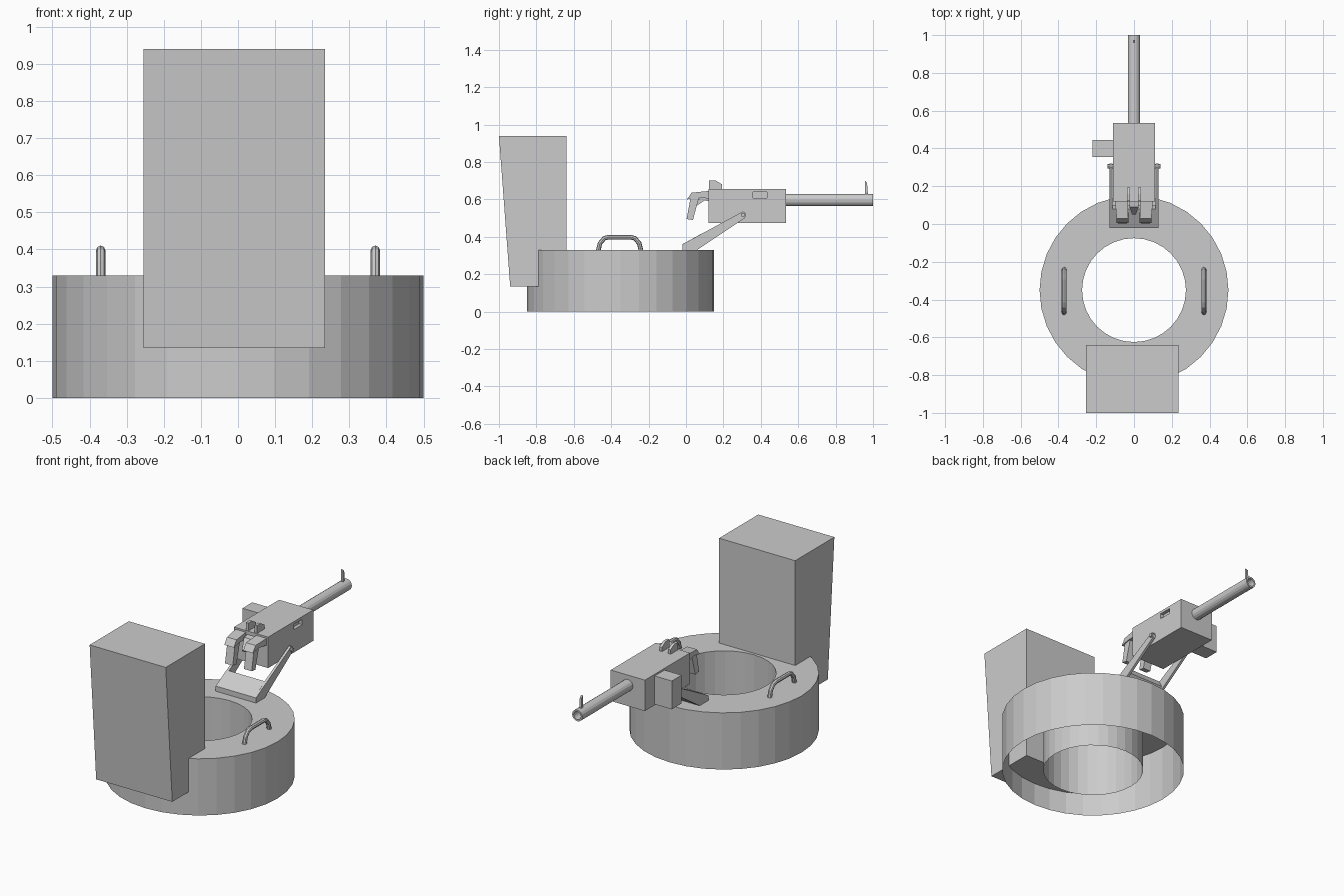
import bpy, bmesh, math
from mathutils import Matrix

if "Cube" in bpy.data.objects:
    bpy.data.objects.remove(bpy.data.objects["Cube"])


def finish(name, bm):
    bmesh.ops.recalc_face_normals(bm, faces=bm.faces)
    mesh = bpy.data.meshes.new(name)
    bm.to_mesh(mesh)
    bm.free()
    ob = bpy.data.objects.new(name, mesh)
    bpy.context.collection.objects.link(ob)
    return ob


def prism(name, profile, x0, x1, taper=None):
    """Extrude a (y, z) profile from x0 to x1; taper = (y limit, x factor)."""
    bm = bmesh.new()
    face = bm.faces.new([bm.verts.new((x0, y, z)) for y, z in profile])
    ext = bmesh.ops.extrude_face_region(bm, geom=[face])
    moved = [g for g in ext["geom"] if isinstance(g, bmesh.types.BMVert)]
    bmesh.ops.translate(bm, verts=moved, vec=(x1 - x0, 0, 0))
    if taper:
        for v in bm.verts:
            if v.co.y < taper[0]:
                v.co.x *= taper[1]
    return finish(name, bm)


def box(name, x, y, z):
    return prism(name, [(y[0], z[0]), (y[1], z[0]), (y[1], z[1]), (y[0], z[1])], *x)


def lathe(name, profile, sides, matrix):
    """Revolve a (radius, height) profile around local z."""
    bm = bmesh.new()
    vs = [bm.verts.new((r, 0, h)) for r, h in profile]
    es = [bm.edges.new(p) for p in zip(vs, vs[1:])]
    bmesh.ops.spin(bm, geom=vs + es, cent=(0, 0, 0), axis=(0, 0, 1),
                   angle=math.tau, steps=sides)
    bmesh.ops.remove_doubles(bm, verts=bm.verts, dist=1e-5)
    bm.transform(matrix)
    return finish(name, bm)


def mirror(ob):
    ob.modifiers.new("mirror", 'MIRROR').use_axis = (True, False, False)
    return ob


# Turret ring, open underneath
lathe("turret_ring", [(.5, 0), (.5, .33), (.275, .33), (.275, 0)], 32,
      Matrix.Translation((0, -.35, 0)))

# Tapered backrest box, sunk into the rear of the ring
prism("rear_box", [(-.94, .135), (-.64, .135), (-.64, .94), (-1, .94)], -.255, .235)

# Grab handles
for side, x in (("left", -.37), ("right", .37)):
    cu = bpy.data.curves.new(side + "_handle", 'CURVE')
    cu.dimensions = '3D'
    cu.bevel_depth = .0125
    cu.bevel_resolution = 2
    cu.use_fill_caps = True
    half = [(.116, .32), (.105, .365), (.082, .392), (.06, .398)]
    path = [(-d, z) for d, z in half] + [(d, z) for d, z in reversed(half)]
    sp = cu.splines.new('POLY')
    sp.points.add(len(path) - 1)
    for p, (d, z) in zip(sp.points, path):
        p.co = (x, d - .355, z, 1)
    sp.use_smooth = False
    bpy.context.collection.objects.link(bpy.data.objects.new(side + "_handle", cu))

# Gun mount: wedge base, two arms, pivot pins
prism("mount_base", [(-.02, .33), (-.02, .36), (.02, .382), (.08, .415), (.10, .375), (.06, .33)],
      -.12, .12)
mirror(prism("mount_arm", [(-.02, .33), (-.02, .36), (.303, .535), (.313, .533),
                           (.32, .52), (.315, .5), (.06, .33)], .115, .13))
mirror(lathe("pivot_pin", [(0, .1), (.012, .1), (.012, .14), (0, .14)], 8,
             Matrix.Translation((0, .305, .517)) @ Matrix.Rotation(math.pi / 2, 4, 'Y')))

# Gun receiver with a recessed side port
body = box("receiver", (-.11, .11), (.12, .535), (.475, .655))
cutter = box("port_cutter", (.09, .15), (.358, .433), (.608, .639))
cutter.hide_render = True
cutter.hide_set(True)
cut = body.modifiers.new("port", 'BOOLEAN')
cut.operation = 'DIFFERENCE'
cut.object = cutter
cut.solver = 'EXACT'

# Ammunition feed box
box("feed_box", (-.22, -.11), (.355, .445), (.48, .645))

# Barrel with hollow muzzle
lathe("barrel", [(.033, -.53), (.033, -1), (.023, -1), (.023, -.9), (0, -.9)], 16,
      Matrix.Translation((0, 0, .597)) @ Matrix.Rotation(math.pi / 2, 4, 'X'))

# Sights
prism("front_sight", [(.957, .625), (.957, .70), (.968, .688), (.973, .625)], -.006, .006)
mirror(prism("rear_sight", [(.123, .655), (.123, .70), (.16, .70), (.193, .68), (.193, .655)],
             .02, .036))

# Twin grips and trigger
mirror(prism("grip_arm", [(.12, .645), (.03, .636), (.005, .6), (.06, .61), (.12, .605)],
             .033, .1, (.065, .92)))
mirror(prism("grip", [(.024, .606), (.07, .612), (.037, .49), (.003, .495)], .036, .086))
prism("trigger", [(.12, .635), (.09, .63), (.05, .575), (.055, .565), (.1, .595), (.12, .59)],
      -.024, .024, (.07, .4))
